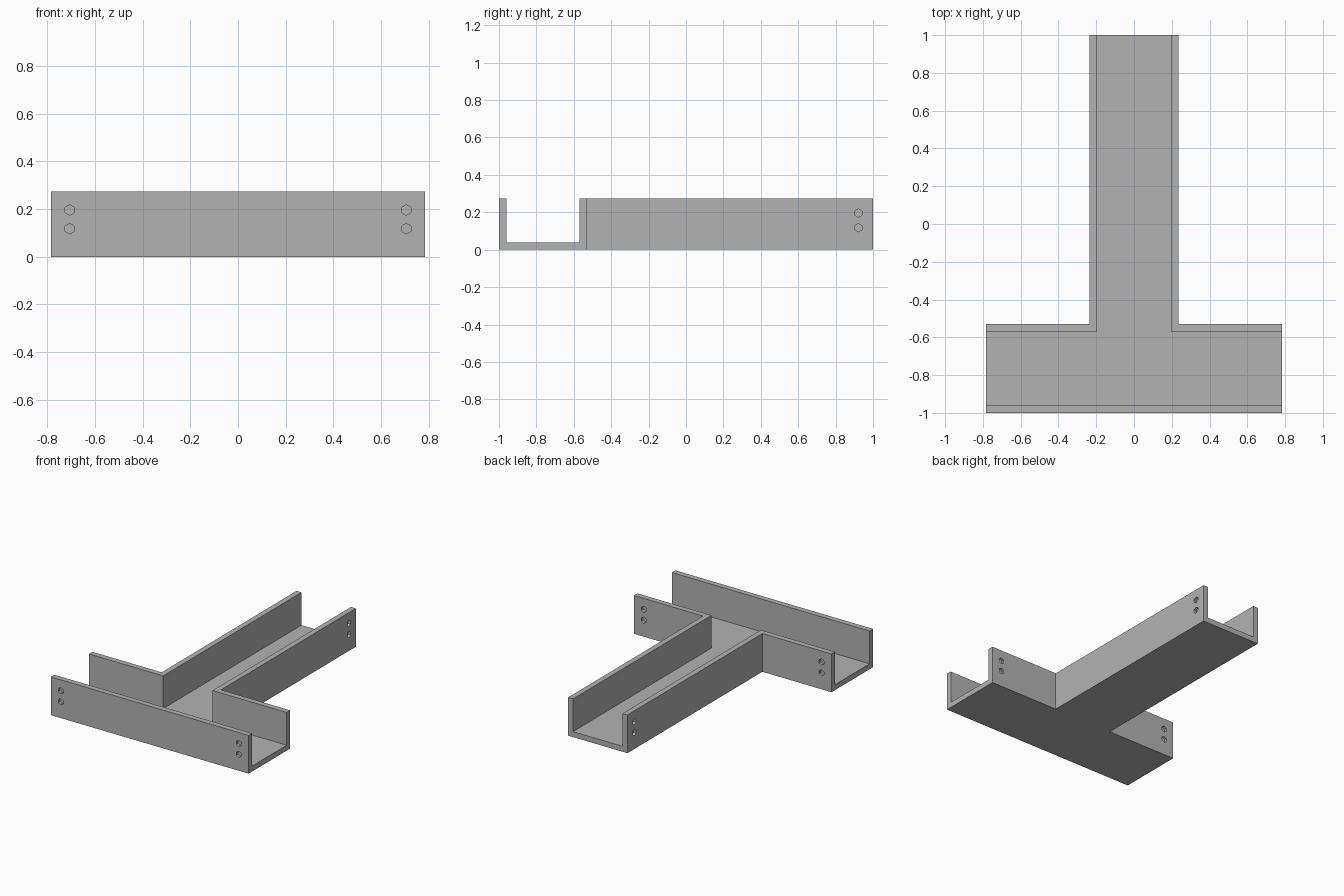
import bpy, bmesh, math
from mathutils import Vector

if "Cube" in bpy.data.objects:
    bpy.data.objects.remove(bpy.data.objects["Cube"])

U = 2 / 51                      # wall thickness, the module of the whole part
LEN, BAR, WID, HGT = 51 * U, 40 * U, 12 * U, 7 * U
HOLE_R, HOLE_DEPTH = 0.022, 0.5 * U


def prism(bm, points, offset):
    """Extrude a closed outline by an offset vector."""
    face = bm.faces.new([bm.verts.new(p) for p in points])
    new = bmesh.ops.extrude_face_region(bm, geom=[face])["geom"]
    bmesh.ops.translate(bm, vec=offset,
                        verts=[v for v in new if isinstance(v, bmesh.types.BMVert)])


def finish(bm, name):
    bmesh.ops.recalc_face_normals(bm, faces=bm.faces)
    mesh = bpy.data.meshes.new(name)
    bm.to_mesh(mesh)
    bm.free()
    obj = bpy.data.objects.new(name, mesh)
    bpy.context.collection.objects.link(obj)
    return obj


def tee(name, inset, over, z0, z1):
    """T outline, narrowed by inset and lengthened past its open ends by over."""
    a, b = WID / 2 - inset, BAR / 2 + over
    front, back = -1 + inset, -1 + WID - inset
    half = [(a, 1 + over), (a, back), (b, back), (b, front)]
    outline = half + [(-x, y) for x, y in reversed(half)]
    bm = bmesh.new()
    prism(bm, [(x, y, z0) for x, y in outline], (0, 0, z1 - z0))
    return finish(bm, name)


# Solid T body and the channel running through it
body = tee("tee_channel", 0, 0, 0, HGT)
channel = tee("channel_cutter", U, 0.1, U, HGT + 0.1)

# Blind six-sided screw holes, two at each wall end
bm = bmesh.new()


def hole(pos, inward):
    inward = Vector(inward)
    side = inward.cross(Vector((0, 0, 1)))
    start = Vector(pos) - inward * 0.02
    ring = []
    for k in range(6):
        t = math.radians(90 + 60 * k)
        ring.append(start + HOLE_R * (side * math.cos(t) + Vector((0, 0, math.sin(t)))))
    prism(bm, ring, inward * (HOLE_DEPTH + 0.02))


for z in (3 * U, 5 * U):
    for s in (-1, 1):
        x = s * (BAR / 2 - 2 * U)
        hole((x, -1, z), (0, 1, 0))                          # front wall
        hole((x, -1 + WID, z), (0, -1, 0))                   # rear walls of the bar
        hole((s * WID / 2, 1 - 2 * U, z), (-s, 0, 0))        # stem walls
holes = finish(bm, "screw_hole_cutter")

# Cut channel and holes, then drop the cutters
bpy.context.view_layer.objects.active = body
for cutter in (channel, holes):
    cutter.hide_render = True
    mod = body.modifiers.new(cutter.name, 'BOOLEAN')
    mod.operation, mod.solver, mod.object = 'DIFFERENCE', 'EXACT', cutter
    bpy.ops.object.modifier_apply(modifier=mod.name)
    bpy.data.objects.remove(cutter)

# Single grey finish
grey = bpy.data.materials.new("plain grey")
grey.diffuse_color = (0.45, 0.45, 0.45, 1)
grey.use_nodes = True
grey.node_tree.nodes["Principled BSDF"].inputs["Base Color"].default_value = grey.diffuse_color
body.data.materials.clear()
body.data.materials.append(grey)
for p in body.data.polygons:
    p.material_index = 0
    p.use_smooth = False
